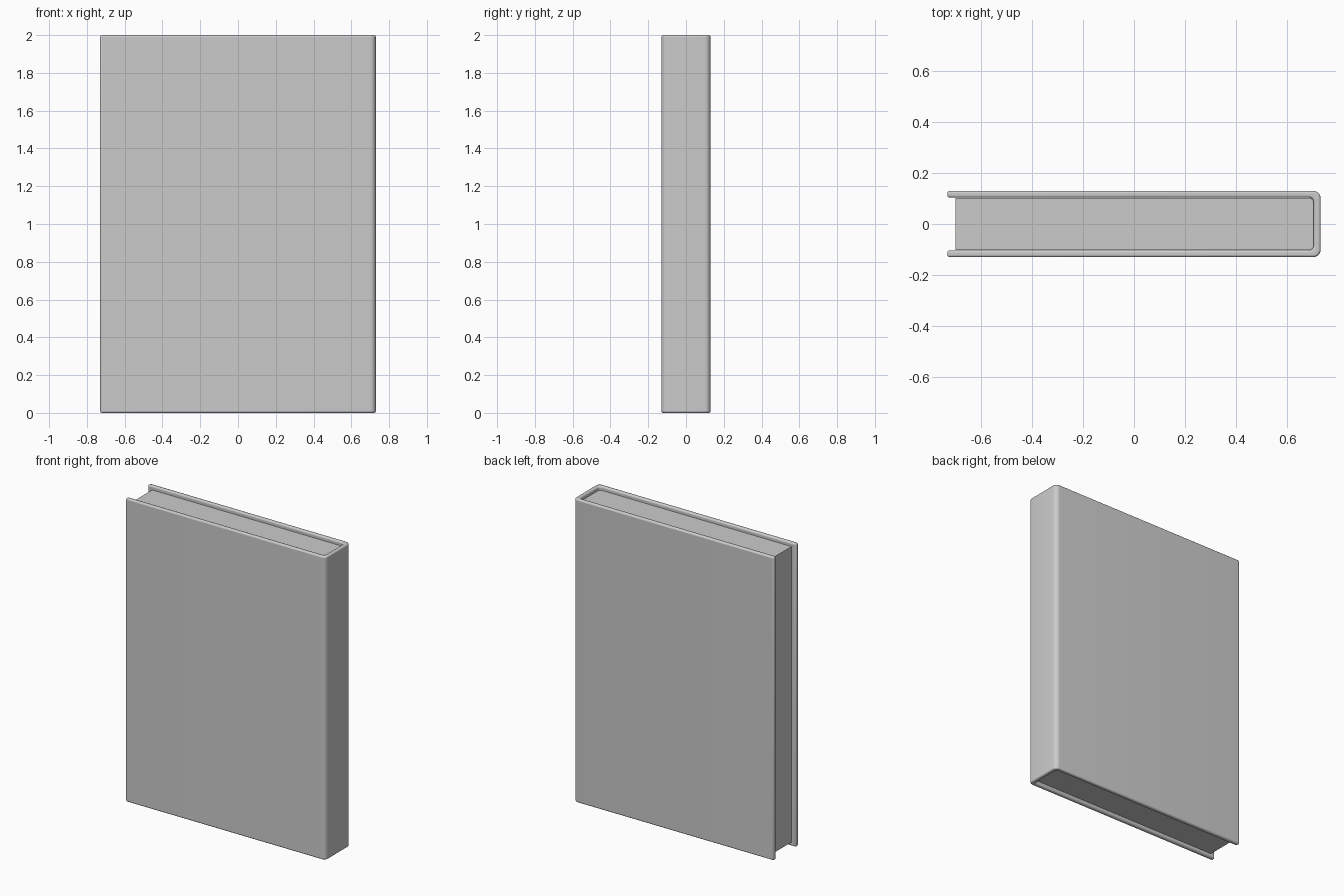
import bpy, bmesh, math

if "Cube" in bpy.data.objects:
    bpy.data.objects.remove(bpy.data.objects["Cube"])

HEIGHT, X0, X1, Y = 2.0, -0.73, 0.73, 0.13   # cover extents
T = 0.027                                    # cover board thickness


def corner(cx, cy, r, a0, a1, n=6):
    """Arc points for a rounded corner, angles in degrees."""
    return [(cx + r * math.cos(math.radians(a0 + (a1 - a0) * i / n)),
             cy + r * math.sin(math.radians(a0 + (a1 - a0) * i / n)))
            for i in range(n + 1)]


def right_side(x, y, r):
    """Two rounded corners going from -y to +y at the spine side."""
    return corner(x - r, -y + r, r, -90, 0) + corner(x - r, y - r, r, 0, 90)


def extrude_profile(name, points, z0, z1):
    bm = bmesh.new()
    face = bm.faces.new([bm.verts.new((px, py, z0)) for px, py in points])
    res = bmesh.ops.extrude_face_region(bm, geom=[face])
    verts = [v for v in res["geom"] if isinstance(v, bmesh.types.BMVert)]
    bmesh.ops.translate(bm, verts=verts, vec=(0, 0, z1 - z0))
    bmesh.ops.recalc_face_normals(bm, faces=bm.faces)
    mesh = bpy.data.meshes.new(name)
    bm.to_mesh(mesh)
    bm.free()
    obj = bpy.data.objects.new(name, mesh)
    bpy.context.collection.objects.link(obj)
    return obj


def smooth(obj):
    bpy.ops.object.select_all(action='DESELECT')
    obj.select_set(True)
    bpy.context.view_layer.objects.active = obj
    bpy.ops.object.shade_smooth_by_angle(angle=math.radians(35))


# Cover: U-shaped profile, open at the fore edge, rounded at the spine
outer = [(X0, -Y)] + right_side(X1, Y, 0.03) + [(X0, Y)]
inner = [(X0, -Y + T)] + right_side(X1 - T, Y - T, 0.02) + [(X0, Y - T)]
cover = extrude_profile("cover", outer + inner[::-1], 0, HEIGHT)
bevel = cover.modifiers.new("soft_rim", 'BEVEL')
bevel.width = 0.009
bevel.segments = 3
bevel.limit_method = 'ANGLE'
bevel.angle_limit = math.radians(50)
smooth(cover)

# Page block: slightly recessed inside the cover on its three open sides
e = 0.0005
pages = extrude_profile(
    "pages",
    [(-0.698, -Y + T + e)] + right_side(X1 - T - e, Y - T - e, 0.02)
    + [(-0.698, Y - T - e)],
    0.025, HEIGHT - 0.025)
smooth(pages)
